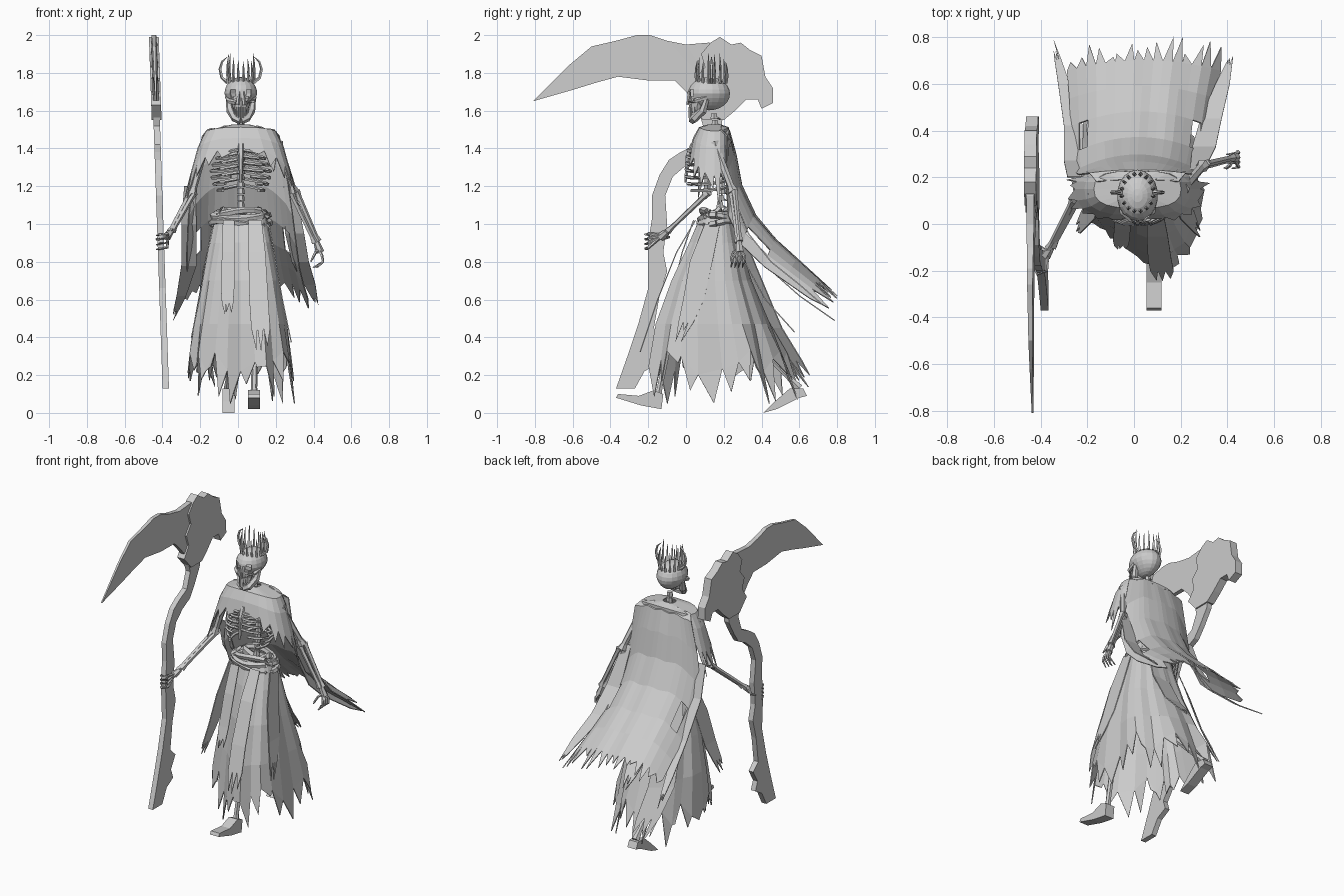
import bpy, bmesh, math, random
from mathutils import Vector

random.seed(4)
if "Cube" in bpy.data.objects:
    bpy.data.objects.remove(bpy.data.objects["Cube"])

grey = bpy.data.materials.new("ash_grey")
grey.use_nodes = True
grey.diffuse_color = (0.6, 0.6, 0.6, 1)
grey.node_tree.nodes["Principled BSDF"].inputs["Base Color"].default_value = (0.6, 0.6, 0.6, 1)
CX = 0.015


def finish(name, bm, thick=0):
    bmesh.ops.recalc_face_normals(bm, faces=bm.faces)
    me = bpy.data.meshes.new(name)
    bm.to_mesh(me)
    bm.free()
    me.materials.append(grey)
    ob = bpy.data.objects.new(name, me)
    bpy.context.collection.objects.link(ob)
    if thick:
        mod = ob.modifiers.new("thickness", "SOLIDIFY")
        mod.thickness = thick
        mod.offset = 0
    return ob


def add_tube(bm, pts, radii, n=6):
    """Faceted tube through points, one radius per point."""
    pts = [Vector(p) for p in pts]
    if not isinstance(radii, (list, tuple)):
        radii = [radii] * len(pts)
    rings = []
    for i, p in enumerate(pts):
        d = (pts[min(i + 1, len(pts) - 1)] - pts[max(i - 1, 0)]).normalized()
        side = d.cross(Vector((0, 1, 0) if abs(d.y) < 0.8 else (1, 0, 0))).normalized()
        up = d.cross(side)
        rings.append([bm.verts.new(p + radii[i] * (math.cos(a) * side + math.sin(a) * up))
                      for a in (math.tau * k / n for k in range(n))])
    for r, s in zip(rings, rings[1:]):
        for k in range(n):
            bm.faces.new((r[k], r[(k + 1) % n], s[(k + 1) % n], s[k]))
    bm.faces.new(rings[0])
    bm.faces.new(rings[-1])


def tubes(name, *specs):
    bm = bmesh.new()
    for spec in specs:
        add_tube(bm, *spec)
    return finish(name, bm)


def bone(a, b, r):
    """Bone with knobbly ends."""
    a, b = Vector(a), Vector(b)
    return ([a, a.lerp(b, 0.12), a.lerp(b, 0.88), b], [r * 1.4, r, r * 0.9, r * 1.4])


def cloth(name, rows, closed=False, tear=(0.3, 1.2), holes=(), thick=0.006):
    """Sheet through rows of points, with a torn row of points along the last row."""
    bm = bmesh.new()
    grid = [[bm.verts.new(p) for p in row] for row in rows]
    n = len(rows[0])
    for i, (r, s) in enumerate(zip(grid, grid[1:])):
        for j in range(n if closed else n - 1):
            if (i, j) not in holes:
                k = (j + 1) % n
                bm.faces.new((r[j], r[k], s[k], s[j]))
    last, prev = grid[-1], grid[-2]
    for j in range(n if closed else n - 1):
        k = (j + 1) % n
        mid = (last[j].co + last[k].co) / 2
        fall = mid - (prev[j].co + prev[k].co) / 2
        lean = (last[k].co - last[j].co) * random.uniform(-0.4, 0.4)
        tip = bm.verts.new(mid + lean + fall * random.uniform(*tear))
        tip.co.z = max(tip.co.z, 0.05)
        bm.faces.new((last[j], last[k], tip))
    return finish(name, bm, thick)


def strip(name, path, widths, along=(1, 0, 0)):
    """Hanging rag with torn end."""
    a = Vector(along)
    rows = [[Vector(p) + a * w * u for u in (-1, -0.35, 0.3, 1)] for p, w in zip(path, widths)]
    return cloth(name, rows, tear=(0.3, 0.9))


def plate(name, outline, half):
    """Side-on outline given thickness across x, following the tilted pole."""
    bm = bmesh.new()
    sides = [[bm.verts.new((-0.378 - 0.034 * z + s * half(y), y, z)) for y, z in outline] for s in (-1, 1)]
    n = len(outline)
    caps = [bm.faces.new(side) for side in sides]
    for k in range(n):
        bm.faces.new((sides[0][k], sides[0][(k + 1) % n], sides[1][(k + 1) % n], sides[1][k]))
    bm.normal_update()
    bmesh.ops.triangulate(bm, faces=caps, ngon_method="EAR_CLIP")
    return finish(name, bm)


# Scythe
plate("scythe_shaft", [
    (-.37, .13), (-.31, .3), (-.25, .48), (-.2, .66), (-.2, .9), (-.18, 1.03), (-.18, 1.15),
    (-.14, 1.26), (-.09, 1.34), (-.03, 1.38), (.05, 1.42), (.09, 1.52), (.05, 1.66), (.2, 1.66),
    (.19, 1.52), (.13, 1.42), (.08, 1.35), (0, 1.31), (-.07, 1.25), (-.11, 1.15), (-.1, 1),
    (-.12, .85), (-.1, .75), (-.14, .62), (-.17, .45), (-.12, .4), (-.17, .32), (-.15, .26),
    (-.22, .22), (-.27, .13)], lambda y: 0.017)
plate("scythe_blade", [
    (.2, 1.95), (.12, 1.96), (0, 1.95), (-.1, 1.97), (-.19, 2), (-.26, 2), (-.37, 1.97), (-.5, 1.94),
    (-.62, 1.84), (-.81, 1.65), (-.6, 1.71), (-.47, 1.75), (-.36, 1.78), (-.2, 1.76), (-.06, 1.76),
    (0, 1.7), (.04, 1.65), (.2, 1.65)], lambda y: 0.004 + 0.013 * min(1, (y + .81) / .9))
plate("scythe_head", [
    (.13, 1.96), (.18, 1.99), (.24, 1.95), (.29, 1.96), (.34, 1.92), (.4, 1.89), (.42, 1.78), (.46, 1.72),
    (.46, 1.64), (.4, 1.61), (.38, 1.66), (.32, 1.66), (.26, 1.6), (.2, 1.55), (.09, 1.55),
    (.02, 1.63), (.07, 1.7), (.05, 1.77), (.1, 1.83), (.08, 1.9)], lambda y: 0.026)

# Skull with open eye sockets
bm = bmesh.new()
bmesh.ops.create_uvsphere(bm, u_segments=18, v_segments=12, radius=1)
sockets = [f for f in bm.faces if f.calc_center_median().y < -0.6
           and 0.18 < abs(f.calc_center_median().x) < 0.66 and -0.35 < f.calc_center_median().z < 0.15]
bmesh.ops.delete(bm, geom=sockets, context="FACES")
for v in bm.verts:
    x, y, z = v.co
    pinch = 1 - 0.3 * max(0, -z)
    v.co = (CX + x * 0.085 * pinch, 0.122 + y * 0.108, 1.69 + z * 0.085)
finish("skull", bm, 0.006)

# Face bones, jaw and teeth
bm = bmesh.new()
for s in (-1, 1):
    add_tube(bm, [(CX + s * .072, .11, 1.67), (CX + s * .064, .05, 1.652), (CX + s * .025, .018, 1.64)], .013, 5)
    add_tube(bm, [(CX + s * .01, .018, 1.7), (CX + s * .018, .012, 1.63)], .01, 5)
    add_tube(bm, [(CX + s * .066, .11, 1.66), (CX + s * .055, .09, 1.6), (CX + s * .03, .045, 1.56),
                  (CX, .034, 1.55)], [.014, .022, .022, .022], 6)
    for k in range(4):
        x, y = CX + s * (.005 + .01 * k), .018 + .006 * k * k / 2
        add_tube(bm, [(x, y, 1.62), (x, y, 1.56)], .005, 4)
add_tube(bm, [(CX, .07, 1.665), (CX, .06, 1.63), (CX, .055, 1.585)], [.058, .046, .034], 8)
finish("jaw_and_teeth", bm)

# Crown: band of thin spikes with a curved horn at each side
bm = bmesh.new()
for k in range(16):
    a = math.tau * (k + 0.5) / 16
    c, s = math.cos(a), math.sin(a)
    h = random.uniform(0.1, 0.155)
    add_tube(bm, [(CX + r * .066 * c, .135 + r * .077 * s, 1.745 + t * h)
                  for r, t in ((1, 0), (1.1, .35), (1.08, .7), (1, 1.05))], [.009, .007, .005, .001], 4)
for s in (-1, 1):
    add_tube(bm, [(CX + s * x, .135, z) for x, z in
                  ((.07, 1.75), (.1, 1.775), (.11, 1.82), (.098, 1.86), (.07, 1.885))], [.011, .009, .008, .006, .001], 5)
finish("crown", bm)

# Spine, pelvis, sternum and ribs
bm = bmesh.new()
for k in range(17):
    z = 0.98 + k * 0.036
    y = 0.165 + 0.025 * math.sin((z - 1) * 7)
    add_tube(bm, [(CX, y, z), (CX, y, z + .03)], [.021, .017], 6)
    add_tube(bm, [(CX, y, z + .012), (CX, y + .035, z)], [.008, .003], 4)
finish("spine", bm)
tubes("pelvis", *[([(CX + s * .03, .19, 1.02), (CX + s * .1, .17, 1.07), (CX + s * .11, .12, 1.05),
                    (CX + s * .04, .1, .99)], [.03, .025, .025, .02], 6) for s in (-1, 1)])
tubes("sternum", ([(CX, .04, 1.42), (CX, .012, 1.36), (CX, -.003, 1.22)], [.02, .016, .007], 6))
bm = bmesh.new()
for i, w in enumerate((.085, .115, .135, .145, .142, .13, .11)):
    stop = 1 if i < 4 else 1 - .09 * (i - 3)
    for s in (-1, 1):
        arc = [math.pi * stop * t / 8 for t in range(9)]
        add_tube(bm, [(CX + s * (w * math.sin(a) + .012), .105 + (.093 + .004 * i) * math.cos(a),
                       1.41 - .034 * i - .03 * math.sin(a * .8)) for a in arc], .0095, 5)
finish("ribs", bm)

# Arms, hands and legs
def arm(side, shoulder, elbow, wrist, knuckles, tips):
    off = Vector((0.014, 0.008, 0.006))
    e, w, kn = Vector(elbow), Vector(wrist), Vector(knuckles)
    specs = [([(CX, .06, 1.43), shoulder], .012, 5), (*bone(shoulder, elbow, .021), 6),
             (*bone(e + off, w + off * .6, .014), 5), (*bone(e - off, w - off * .6, .014), 5),
             ([w, kn], [.016, .023], 6)]
    tubes(side + "_arm", *specs)
    bm = bmesh.new()
    for a, b, c in tips:
        add_tube(bm, [w.lerp(kn, 0.7), a, b, c], [.009, .008, .007, .003], 5)
    finish(side + "_fingers", bm)


arm("right", (-.17, .13, 1.43), (-.245, .11, 1.16), (-.355, -.1, .96), (-.378, -.135, .93),
    [((-.375, -.2, z), (-.415, -.215, z - .005), (-.432, -.18, z - .01)) for z in (.95, .925, .9, .875)]
    + [((-.385, -.11, .94), (-.415, -.09, .93), (-.435, -.11, .92))])
arm("left", (.21, .15, 1.43), (.295, .25, 1.17), (.415, .28, .905), (.435, .285, .85),
    [((.445, y, .83), (.45, y - .005, .8), (.42 - .008 * i, y - .012, .77)) for i, y in enumerate((.25, .27, .29, .31))]
    + [((.41, .25, .85), (.395, .24, .82), (.385, .24, .8))])
for side, hip, knee, ankle in (("left", (.08, .14, .95), (.09, -.06, .52), (.085, -.15, .08)),
                               ("right", (-.05, .16, .95), (-.05, .22, .52), (-.05, .6, .13))):
    tubes(side + "_leg", (*bone(hip, knee, .022), 6), (*bone(knee, ankle, .018), 6))


def foot(name, cx, outline):
    bm = bmesh.new()
    bottom = [bm.verts.new((cx - .032, y, z)) for y, z in outline]
    move = bmesh.ops.extrude_face_region(bm, geom=[bm.faces.new(bottom)])
    bmesh.ops.translate(bm, vec=(.064, 0, 0), verts=[v for v in move["geom"] if isinstance(v, bmesh.types.BMVert)])
    finish(name, bm)


foot("left_foot", .085, [(-.13, .02), (-.24, .04), (-.37, .08), (-.36, .1), (-.25, .09), (-.17, .12), (-.12, .1)])
foot("right_foot", -.05, [(.41, 0), (.48, .02), (.6, .08), (.64, .09), (.62, .13), (.55, .13), (.47, .06)])

# Shoulder mantle
N = 20
def mantle_row(hx, front, back, z, droop):
    row = []
    for k in range(N):
        a = math.tau * k / N
        c, s = math.cos(a), math.sin(a)
        flat = math.copysign(abs(c) ** 0.65, c)
        depth = math.copysign(abs(s) ** 0.8, s) * (back if s > 0 else front)
        row.append((CX + hx * flat, .15 + depth, z - droop * c * c))
    return row


cloth("shoulder_mantle", [mantle_row(.04, .03, .03, 1.525, 0), mantle_row(.185, .08, .075, 1.51, .02),
                          mantle_row(.225, .11, .075, 1.455, .05), mantle_row(.265, .125, .08, 1.4, .14)],
      closed=True, tear=(.3, 1.5))

# Flowing cape: the side edges droop below the middle
def cape_row(y, z, left, right, droop, n=17):
    row = []
    for k in range(n):
        u = 2 * k / (n - 1) - 1
        wave = .006 * math.sin(k * 1.6 + y * 5)
        row.append((left + (right - left) * (u + 1) / 2, y - droop * .45 * u * u, z + wave - droop * u ** 4))
    return row


cloth("cape", [cape_row(.19, 1.515, -.16, .19, .02), cape_row(.23, 1.49, -.19, .22, .03),
               cape_row(.265, 1.36, -.235, .26, .12), cape_row(.295, 1.2, -.26, .29, .16),
               cape_row(.37, 1.04, -.27, .31, .16), cape_row(.48, .91, -.27, .325, .14),
               cape_row(.59, .81, -.275, .345, .12), cape_row(.7, .71, -.285, .37, .1)],
      tear=(.1, 1.0), holes={(4, 1), (4, 14)})
strip("cape_rag_right", [(-.255, .2, 1.2), (-.26, .27, 1), (-.26, .42, .78), (-.3, .6, .62), (-.325, .7, .55)],
      [.03, .04, .04, .025, .015])
strip("cape_rag_left", [(.27, .23, 1.2), (.3, .33, .95), (.33, .45, .8), (.38, .6, .68), (.405, .68, .61)],
      [.03, .05, .045, .03, .015])

# Skirt: left front pushed forward and right back pushed behind by the stride
M = 28
def skirt_row(z, hx, fr, fl, br, bl, fold):
    row = []
    for k in range(M):
        a = math.tau * k / M
        c, s = math.cos(a), math.sin(a)
        t = min(1, max(0, .5 + c * 1.1))
        near, far = fr + (fl - fr) * t, br + (bl - br) * t
        mid = (fr + fl + br + bl) / 4
        f = 1 + fold * (1 if k % 4 else -1.3)
        y = mid + ((far - mid) if s > 0 else (mid - near)) * math.copysign(abs(s) ** .8, s) * f
        ragged = random.uniform(-.07, .07) * (z < .3)
        row.append((CX + hx * math.copysign(abs(c) ** .85, c) * f, y, z + ragged))
    return row


cloth("skirt", [skirt_row(1.05, .13, .09, .08, .24, .24, .01), skirt_row(.9, .16, .05, .01, .28, .28, .02),
                skirt_row(.7, .2, .02, -.09, .35, .33, .025), skirt_row(.47, .24, -.01, -.18, .46, .41, .03),
                skirt_row(.27, .265, -.03, -.22, .55, .47, .035)], closed=True, tear=(.1, 1.05))
for name, path, widths, along in (
        ("front_rag_right", [(-.05, .04, 1.02), (-.05, -.02, .85), (-.055, -.07, .65), (-.055, -.09, .58)],
         [.03, .035, .035, .03], (1, 0, 0)),
        ("front_rag_left", [(.09, .05, 1.02), (.1, -.05, .85), (.11, -.15, .6), (.12, -.2, .45)],
         [.035, .045, .05, .05], (1, 0, 0)),
        ("back_rag_left", [(.05, .25, 1), (.05, .31, .8), (.05, .42, .6), (.05, .51, .5)],
         [.05, .06, .06, .04], (1, 0, 0)),
        ("back_rag_right", [(-.09, .25, 1), (-.13, .34, .75), (-.14, .46, .45), (-.12, .57, .28)],
         [.05, .07, .08, .07], (.8, .6, 0))):
    strip(name, path, widths, along)
for s in (-1, 1):
    strip("side_rag_" + ("left" if s > 0 else "right"),
          [(CX + s * x, y, z) for x, y, z in ((.15, .14, 1), (.185, .08, .8), (.22, .04, .6), (.245, 0, .48))],
          [.04, .06, .055, .04], (0, 1, 0))

# Wrapped belt
for i, (z, r) in enumerate(((1.005, .155), (1.035, .148), (1.062, .132))):
    bm = bmesh.new()
    ring = [(CX + r * math.cos(a), .16 + r * .58 * math.sin(a), z + .012 * math.sin(a * 2 + i * 2))
            for a in (math.tau * k / 18 for k in range(19))]
    add_tube(bm, ring, .018, 5)
    finish("belt_wrap_%d" % (i + 1), bm)
